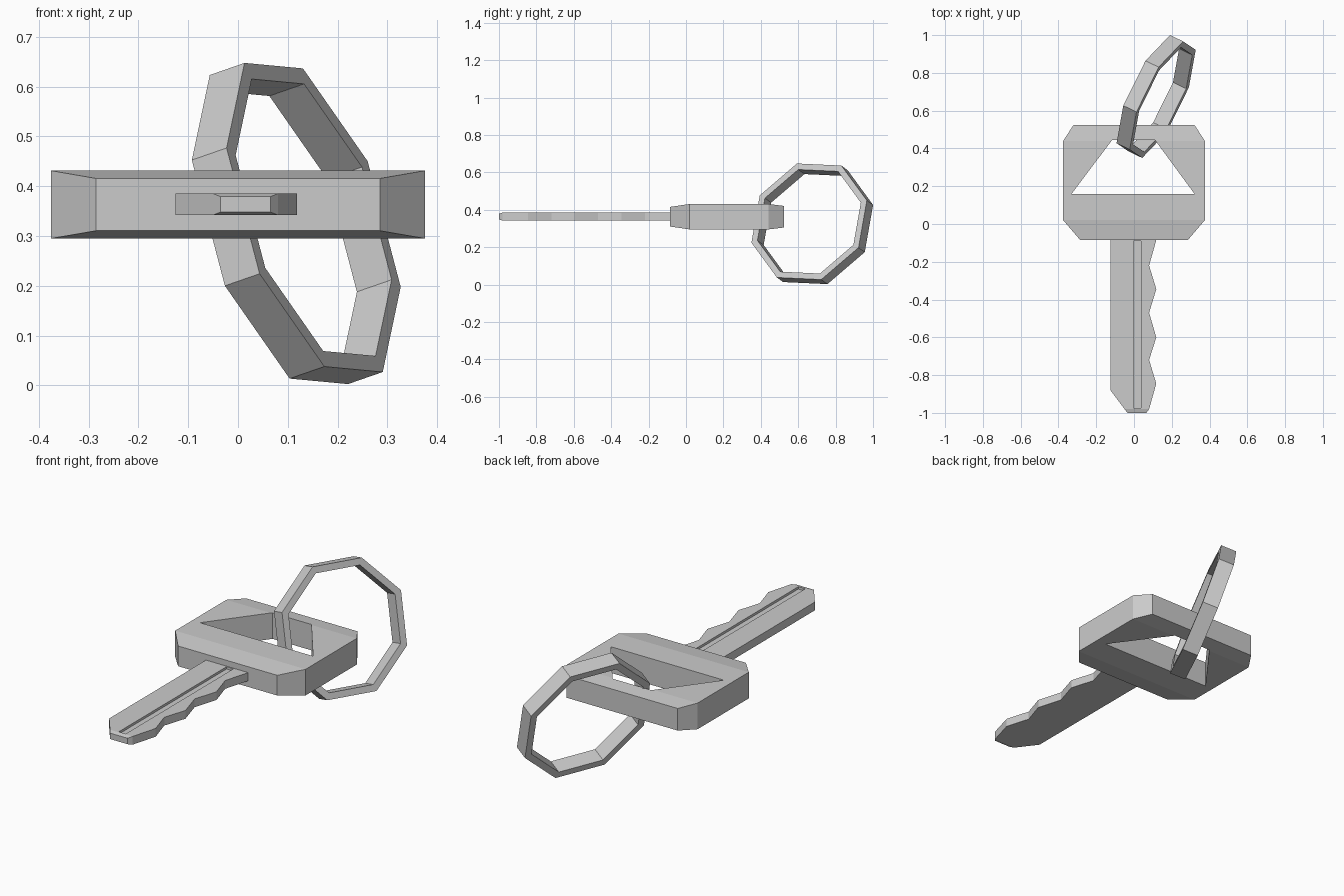
import bpy, bmesh, math
from mathutils import Vector

if "Cube" in bpy.data.objects:
    bpy.data.objects.remove(bpy.data.objects["Cube"])


def finish(name, bm):
    bmesh.ops.recalc_face_normals(bm, faces=bm.faces)
    mesh = bpy.data.meshes.new(name)
    bm.to_mesh(mesh)
    bm.free()
    obj = bpy.data.objects.new(name, mesh)
    bpy.context.collection.objects.link(obj)
    return obj


def loft(name, rows, zc):
    """Skin rectangular sections (y, x0, x1, half_height) along y."""
    bm = bmesh.new()
    rings = [[bm.verts.new((x, y, zc + s * h))
              for x, s in ((x0, -1), (x1, -1), (x1, 1), (x0, 1))]
             for y, x0, x1, h in rows]
    for a, b in zip(rings, rings[1:]):
        for i in range(4):
            j = (i + 1) % 4
            bm.faces.new((a[i], a[j], b[j], b[i]))
    bm.faces.new(rings[0])
    bm.faces.new(rings[-1])
    return finish(name, bm)


def prism(name, outline, z0, z1):
    bm = bmesh.new()
    face = bm.faces.new([bm.verts.new((x, y, z0)) for x, y in outline])
    ext = bmesh.ops.extrude_face_region(bm, geom=[face])
    bmesh.ops.translate(bm, vec=(0, 0, z1 - z0),
                        verts=[v for v in ext["geom"] if isinstance(v, bmesh.types.BMVert)])
    return finish(name, bm)


def cut(obj, cutter):
    mod = obj.modifiers.new("cut", "BOOLEAN")
    mod.operation = "DIFFERENCE"
    mod.solver = "EXACT"
    mod.object = cutter
    cutter.hide_render = True
    cutter.hide_set(True)


# Key head: chamfered slab, thinner at both ends, with a tapered opening
head = loft("key_head", [
    (-0.085, -0.285, 0.285, 0.0525),
    (0.02, -0.375, 0.375, 0.068),
    (0.44, -0.375, 0.375, 0.068),
    (0.525, -0.32, 0.32, 0.0575)], 0.363)
cut(head, prism("head_opening_cutter",
                [(-0.33, 0.16), (0.32, 0.16), (0.11, 0.446), (-0.115, 0.446)], 0.2, 0.5))

# Key blade: toothed right edge, narrowing to a small bevelled tip
teeth = [(y, -0.125, 0.08 if i % 2 else 0.118, 0.0215)
         for i, y in enumerate((-0.085, -0.22, -0.345, -0.47, -0.6, -0.72, -0.845))]
blade = loft("key_blade", teeth + [
    (-0.88, -0.125, 0.108, 0.0215),
    (-0.98, -0.05, 0.08, 0.0215),
    (-1.0, -0.035, 0.065, 0.0155)], 0.3635)
cut(blade, prism("blade_groove_cutter",
                 [(-0.003, -0.975), (0.037, -0.975), (0.037, -0.09), (-0.003, -0.09)],
                 0.373, 0.42))

# Key ring: tilted octagonal band
centre = Vector((0.117, 0.675, 0.325))
axis = Vector((0.861, -0.412, 0.299)).normalized()
u = Vector((-0.139, -0.065, 0.311))
u = (u - axis * u.dot(axis)).normalized()
v = u.cross(axis)
bm = bmesh.new()
sections = []
for k in range(8):
    a = k * math.pi / 4
    d = u * math.cos(a) + v * math.sin(a)
    sections.append([bm.verts.new(centre + d * r + axis * w)
                     for r, w in ((0.346, -0.0405), (0.346, 0.0405),
                                  (0.31, 0.0405), (0.31, -0.0405))])
for k in range(8):
    a, b = sections[k], sections[(k + 1) % 8]
    for i in range(4):
        j = (i + 1) % 4
        bm.faces.new((a[i], a[j], b[j], b[i]))
finish("key_ring", bm)
